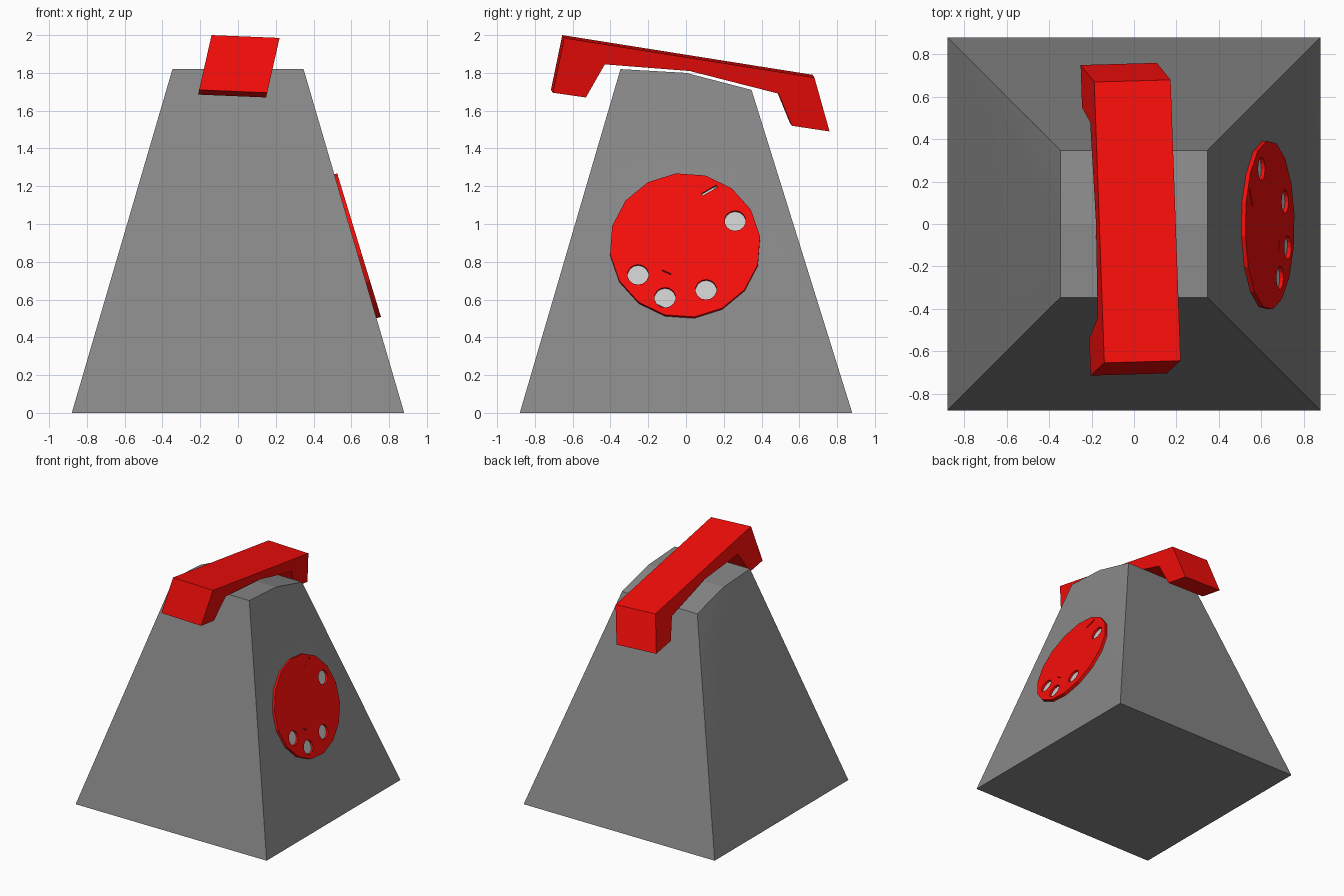
import bpy, bmesh, math
from mathutils import Matrix, Vector

if "Cube" in bpy.data.objects:
    bpy.data.objects.remove(bpy.data.objects["Cube"])


def material(name, color):
    m = bpy.data.materials.new(name)
    m.diffuse_color = (*color, 1)
    m.use_nodes = True
    m.node_tree.nodes["Principled BSDF"].inputs["Base Color"].default_value = m.diffuse_color
    return m


def add_object(name, bm, mat=None):
    bmesh.ops.recalc_face_normals(bm, faces=bm.faces[:])
    me = bpy.data.meshes.new(name)
    bm.to_mesh(me)
    bm.free()
    ob = bpy.data.objects.new(name, me)
    bpy.context.collection.objects.link(ob)
    if mat:
        me.materials.append(mat)
    return ob


red = material("red", (0.93, 0.004, 0.003))
dark_grey = material("dark_grey", (0.245, 0.245, 0.245))
pale = material("pale", (0.8, 0.8, 0.8))

# Body: tapered block with a three-row sloping top
bm = bmesh.new()
B, T = 0.88, 0.347
base = [[bm.verts.new((s * B, y, 0)) for y in (-B, B)] for s in (-1, 1)]
top = [[bm.verts.new((s * T, y, z)) for y, z in ((-T, 1.82), (0, 1.80), (T, 1.71))]
       for s in (-1, 1)]
for b, t in zip(base, top):
    bm.faces.new((b[0], b[1], t[1]))
    bm.faces.new((b[0], t[1], t[0]))
    bm.faces.new((b[1], t[2], t[1]))
for i in (0, 1):
    bm.faces.new((top[0][i], top[1][i], top[1][i + 1], top[0][i + 1]))
    bm.faces.new((base[0][i], base[1][i], top[1][2 * i], top[0][2 * i]))
bm.faces.new((base[0][0], base[1][0], base[1][1], base[0][1]))
body = add_object("body", bm, dark_grey)
bpy.context.view_layer.objects.active = body
body.select_set(True)
bpy.ops.object.shade_smooth_by_angle(angle=math.radians(8))
body.select_set(False)

# Handset: side profile (y, z), leaning sideways, extruded across
profile = [(-0.655, 2.0), (0.67, 1.79), (0.75, 1.505), (0.55, 1.535), (0.48, 1.705),
           (0.01, 1.825), (-0.44, 1.86), (-0.54, 1.685), (-0.715, 1.71)]
bm = bmesh.new()
face = bm.faces.new([bm.verts.new((-0.14 + 0.226 * (z - 2), y, z)) for y, z in profile])
ext = bmesh.ops.extrude_face_region(bm, geom=[face])["geom"]
bmesh.ops.translate(bm, vec=(0.36, 0.01, -0.015),
                    verts=[v for v in ext if isinstance(v, bmesh.types.BMVert)])
add_object("handset", bm, red)

# Dial frame: local x = world y, local y runs up the sloping side, local z points out
normal = Vector((1, 0, 0.305)).normalized()
up = Vector((-0.305, 0, 1)).normalized()
dial_frame = Matrix((Vector((0, 1, 0)), up, normal)).transposed().to_4x4()
dial_frame.translation = (0.641, -0.005, 0.888)


def disc(bm, radius, sides, z_top, depth, x=0, y=0, turn=0):
    local = Matrix.Translation((x, y, z_top - depth / 2)) @ Matrix.Rotation(turn, 4, 'Z')
    bmesh.ops.create_cone(bm, cap_ends=True, segments=sides, radius1=radius,
                          radius2=radius, depth=depth, matrix=dial_frame @ local)


# Dial plate and the pale backing seen through its holes
bm = bmesh.new()
disc(bm, 0.4, 16, 0, 0.026, turn=math.radians(7))
dial = add_object("dial", bm, red)
bm = bmesh.new()
disc(bm, 0.36, 16, -0.018, 0.02, turn=math.radians(7))
add_object("dial_backing", bm, pale)

# Finger holes and thin slits
bm = bmesh.new()
for x, y in ((0.265, 0.135), (-0.249, -0.163), (-0.106, -0.29), (0.111, -0.246)):
    disc(bm, 0.056, 14, 0.05, 0.1, x, y)
for x, y, length, width, angle in ((0.13, 0.304, 0.092, 0.014, 31),
                                   (-0.098, -0.15, 0.05, 0.006, -25)):
    local = (Matrix.Translation((x, y, 0)) @ Matrix.Rotation(math.radians(angle), 4, 'Z')
             @ Matrix.Diagonal((length, width, 0.1, 1)))
    bmesh.ops.create_cube(bm, size=1, matrix=dial_frame @ local)
cutter = add_object("hole_cutter", bm)
cutter.hide_render = True
cutter.hide_set(True)
cut = dial.modifiers.new("holes", 'BOOLEAN')
cut.operation = 'DIFFERENCE'
cut.solver = 'EXACT'
cut.object = cutter
